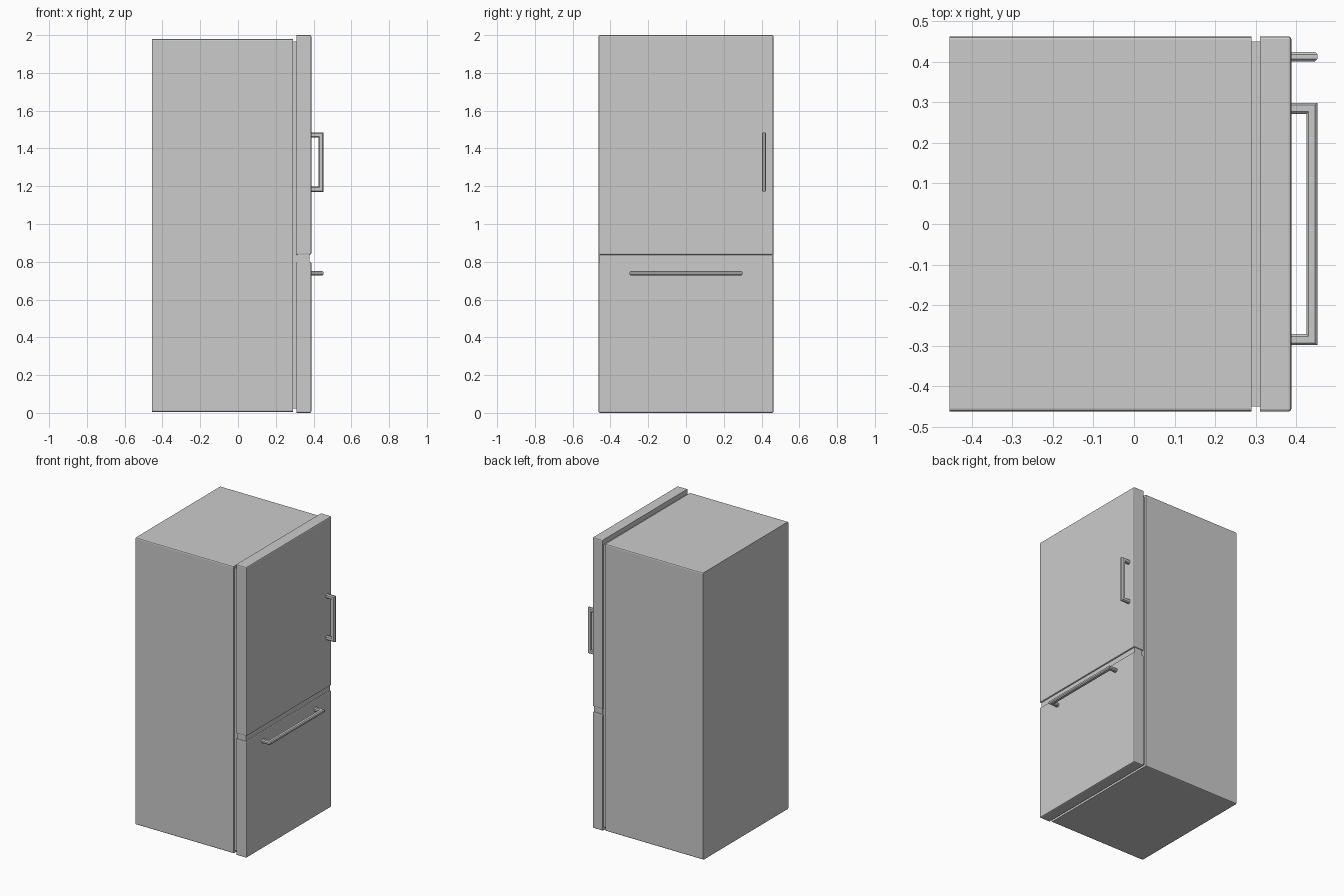
import bpy, bmesh
from mathutils import Vector

if "Cube" in bpy.data.objects:
    bpy.data.objects.remove(bpy.data.objects["Cube"])


def finish(name, bm):
    bmesh.ops.recalc_face_normals(bm, faces=bm.faces)
    me = bpy.data.meshes.new(name)
    bm.to_mesh(me)
    bm.free()
    ob = bpy.data.objects.new(name, me)
    bpy.context.collection.objects.link(ob)
    return ob


def box(name, lo, hi, bevel=0, front=False):
    """Box with rounded edges along x, and around its +x face if front is set."""
    bm = bmesh.new()
    bmesh.ops.create_cube(bm, size=1)
    lo, hi = Vector(lo), Vector(hi)
    for v in bm.verts:
        v.co = Vector([lo[i] + (v.co[i] + 0.5) * (hi[i] - lo[i]) for i in range(3)])
    if bevel:
        mid = (lo.x + hi.x) / 2
        edges = []
        for e in bm.edges:
            a, b = e.verts
            along_x = abs(a.co.x - b.co.x) > 1e-4
            if along_x or (front and a.co.x > mid):
                edges.append(e)
        bmesh.ops.bevel(bm, geom=edges, offset=bevel, segments=2,
                        profile=0.5, affect='EDGES')
    return finish(name, bm)


def handle(name, a, b, place):
    """Mitred U-shaped bar; place maps (out, along, across) to xyz."""
    w, h, c = 0.014, 0.0115, 0.006
    ring = [(w, h - c), (w - c, h), (c - w, h), (-w, h - c),
            (-w, c - h), (c - w, -h), (w - c, -h), (w, c - h)]
    path = [(0.38, a + w, 0, -1), (0.453 - w, a + w, 1, -1),
            (0.453 - w, b - w, 1, 1), (0.38, b - w, 0, 1)]
    bm = bmesh.new()
    rings = [[bm.verts.new(place(x + dx * p, t + dt * p, q)) for p, q in ring]
             for x, t, dx, dt in path]
    for r, s in zip(rings, rings[1:]):
        for i in range(8):
            j = (i + 1) % 8
            bm.faces.new((r[i], r[j], s[j], s[i]))
    bm.faces.new(rings[0])
    bm.faces.new(rings[-1])
    return finish(name, bm)


W = 0.463

# cabinet and the recessed seal between it and the doors
box("cabinet", (-0.455, -W, 0.005), (0.29, W, 1.98), 0.008)
box("door_seal", (0.28, -0.45, 0.022), (0.32, 0.45, 1.967))

# upper door, lower freezer drawer, and the strip between them
box("upper_door", (0.311, -W, 0.837), (0.388, W, 2.0), 0.007, True)
box("freezer_drawer", (0.311, -W, 0.0), (0.388, W, 0.8), 0.007, True)
box("divider_strip", (0.316, -0.457, 0.79), (0.379, 0.457, 0.845))

# handles
handle("door_handle", 1.17, 1.485, lambda o, t, q: (o, 0.413 + q, t))
handle("drawer_handle", -0.299, 0.299, lambda o, t, q: (o, t, 0.74 + q))
